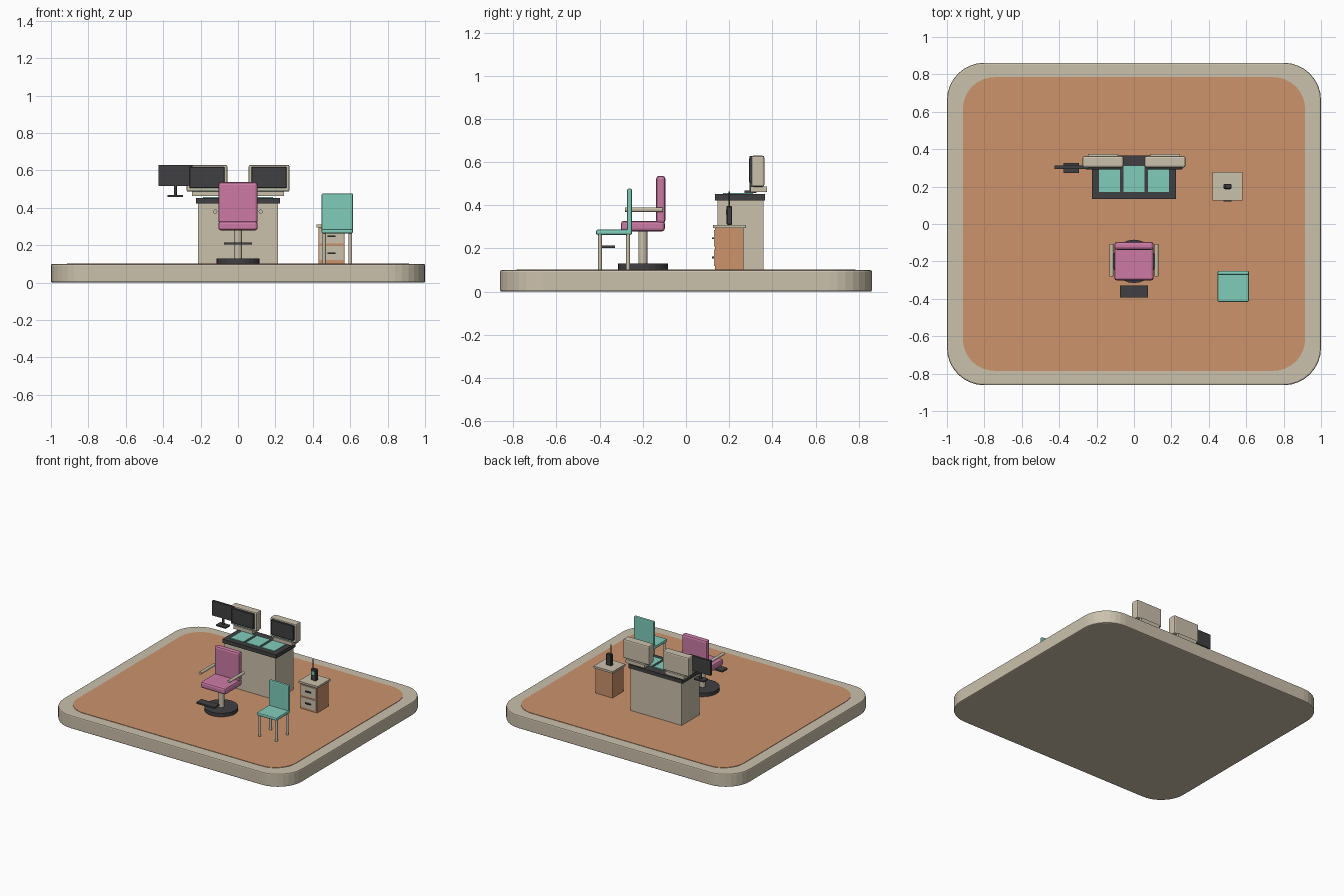
import bpy, bmesh, math
from mathutils import Vector

if "Cube" in bpy.data.objects:
    bpy.data.objects.remove(bpy.data.objects["Cube"])


def mat(name, r, g, b):
    lin = lambda c: ((c / 255 + 0.055) / 1.055) ** 2.4
    m = bpy.data.materials.new(name)
    m.diffuse_color = (lin(r), lin(g), lin(b), 1)
    m.use_nodes = True
    m.node_tree.nodes["Principled BSDF"].inputs["Base Color"].default_value = m.diffuse_color
    return m


CREAM = mat("cream", 203, 193, 172)
CLAY = mat("terracotta", 204, 147, 108)
TEAL = mat("teal", 128, 205, 187)
PINK = mat("pink", 204, 122, 165)
DARK = mat("charcoal", 64, 64, 66)


def finish(name, bm, material):
    bmesh.ops.recalc_face_normals(bm, faces=bm.faces)
    me = bpy.data.meshes.new(name)
    bm.to_mesh(me)
    bm.free()
    me.materials.append(material)
    ob = bpy.data.objects.new(name, me)
    bpy.context.collection.objects.link(ob)
    return ob


def box(name, x, y, z, material, bevel=0.0, segments=2):
    """Box from (min, max) ranges, with optional rounded edges."""
    bm = bmesh.new()
    bmesh.ops.create_cube(bm, size=1)
    for v in bm.verts:
        v.co = Vector([(r[0] + r[1]) / 2 + c * (r[1] - r[0]) for c, r in zip(v.co, (x, y, z))])
    if bevel:
        bmesh.ops.bevel(bm, geom=bm.edges[:], offset=bevel, segments=segments,
                        profile=0.5, affect='EDGES')
    return finish(name, bm, material)


def rod(name, a, b, radius, material, sides=12, radius_end=None):
    """Cylinder or cone between two points."""
    a, b = Vector(a), Vector(b)
    bm = bmesh.new()
    bmesh.ops.create_cone(bm, cap_ends=True, segments=sides, radius1=radius,
                          radius2=radius if radius_end is None else radius_end,
                          depth=(b - a).length)
    rot = (b - a).to_track_quat('Z', 'Y')
    for v in bm.verts:
        v.co = rot @ v.co + (a + b) / 2
    return finish(name, bm, material)


def slab(name, hx, hy, radius, z0, z1, material, bevel=0.0):
    """Rounded rectangle plate."""
    bm = bmesh.new()
    ring = []
    for q, (sx, sy) in enumerate(((1, 1), (-1, 1), (-1, -1), (1, -1))):
        for i in range(9):
            t = math.radians(90 * q + 90 * i / 8)
            ring.append(bm.verts.new((sx * (hx - radius) + radius * math.cos(t),
                                      sy * (hy - radius) + radius * math.sin(t), z0)))
    face = bm.faces.new(ring)
    ext = bmesh.ops.extrude_face_region(bm, geom=[face])["geom"]
    bmesh.ops.translate(bm, vec=(0, 0, z1 - z0),
                        verts=[g for g in ext if isinstance(g, bmesh.types.BMVert)])
    if bevel:
        rim = [e for e in bm.edges if abs(e.verts[0].co.z - e.verts[1].co.z) < 1e-5]
        bmesh.ops.bevel(bm, geom=rim, offset=bevel, segments=2, profile=0.5, affect='EDGES')
    return finish(name, bm, material)


# Platform and floor
slab("platform", 1.0, 0.862, 0.2, 0.0, 0.1, CREAM, 0.008)
slab("floor", 0.915, 0.785, 0.17, 0.095, 0.103, CLAY)

# Console desk with three control panels
box("desk_body", (-0.215, 0.215), (0.145, 0.36), (0.1, 0.425), CREAM)
box("desk_top", (-0.225, 0.225), (0.135, 0.367), (0.423, 0.452), DARK)
for i in (-1, 0, 1):
    cx = i * 0.13
    box("control_panel", (cx - 0.056, cx + 0.056), (0.172, 0.31), (0.45, 0.457), TEAL)

# Pair of boxy monitors
for s in (-1, 1):
    cx = s * 0.166
    box("monitor_case", (cx - 0.109, cx + 0.109), (0.303, 0.363), (0.486, 0.63), CREAM, 0.009)
    box("monitor_screen", (cx - 0.094, cx + 0.094), (0.291, 0.31), (0.505, 0.62), DARK, 0.004, 1)
    box("monitor_base", (cx - 0.08, cx + 0.08), (0.298, 0.375), (0.462, 0.488), CREAM)
    for i in range(4):
        bx = cx - 0.06 + i * 0.04
        box("monitor_button", (bx - 0.009, bx + 0.009), (0.297, 0.304), (0.492, 0.499), TEAL)

# Flat screen at the left
box("flat_screen", (-0.424, -0.243), (0.295, 0.312), (0.517, 0.628), DARK)
rod("flat_screen_stem", (-0.335, 0.303, 0.464), (-0.335, 0.303, 0.53), 0.008, DARK)
box("flat_screen_foot", (-0.376, -0.294), (0.272, 0.326), (0.458, 0.468), DARK)

# Swivel chair
rod("swivel_base", (0, -0.2, 0.101), (0, -0.2, 0.13), 0.116, DARK, 24)
rod("swivel_stem", (0, -0.2, 0.125), (0, -0.2, 0.29), 0.021, CREAM, 16)
box("swivel_seat", (-0.105, 0.105), (-0.302, -0.098), (0.279, 0.328), PINK, 0.014)
box("swivel_back", (-0.105, 0.105), (-0.138, -0.096), (0.315, 0.537), PINK, 0.014)
for s in (-1, 1):
    rod("armrest", (s * 0.121, -0.282, 0.38), (s * 0.121, -0.108, 0.38), 0.011, CREAM)
box("footrest", (-0.075, 0.075), (-0.392, -0.33), (0.203, 0.215), DARK)

# Side chair
box("side_chair_seat", (0.447, 0.615), (-0.417, -0.25), (0.263, 0.287), TEAL, 0.008)
box("side_chair_back", (0.447, 0.615), (-0.273, -0.25), (0.27, 0.477), TEAL, 0.008)
for lx in (0.461, 0.601):
    for ly in (-0.398, -0.268):
        rod("side_chair_leg", (lx, ly, 0.1), (lx, ly, 0.27), 0.0095, CREAM)

# Drawer cabinet
box("cabinet_body", (0.43, 0.57), (0.135, 0.267), (0.1, 0.297), CLAY)
box("cabinet_top", (0.42, 0.58), (0.126, 0.278), (0.295, 0.31), CREAM)
for z in (0.12, 0.21):
    box("drawer_front", (0.436, 0.564), (0.129, 0.14), (z, z + 0.076), CREAM)
    box("drawer_handle", (0.478, 0.522), (0.12, 0.131), (z + 0.033, z + 0.042), DARK)

# Handheld radio
box("radio_body", (0.478, 0.522), (0.188, 0.214), (0.31, 0.397), DARK, 0.004, 1)
box("radio_display", (0.486, 0.514), (0.185, 0.19), (0.355, 0.38), TEAL)
rod("radio_antenna", (0.489, 0.2, 0.39), (0.489, 0.2, 0.465), 0.004, DARK, 8)
